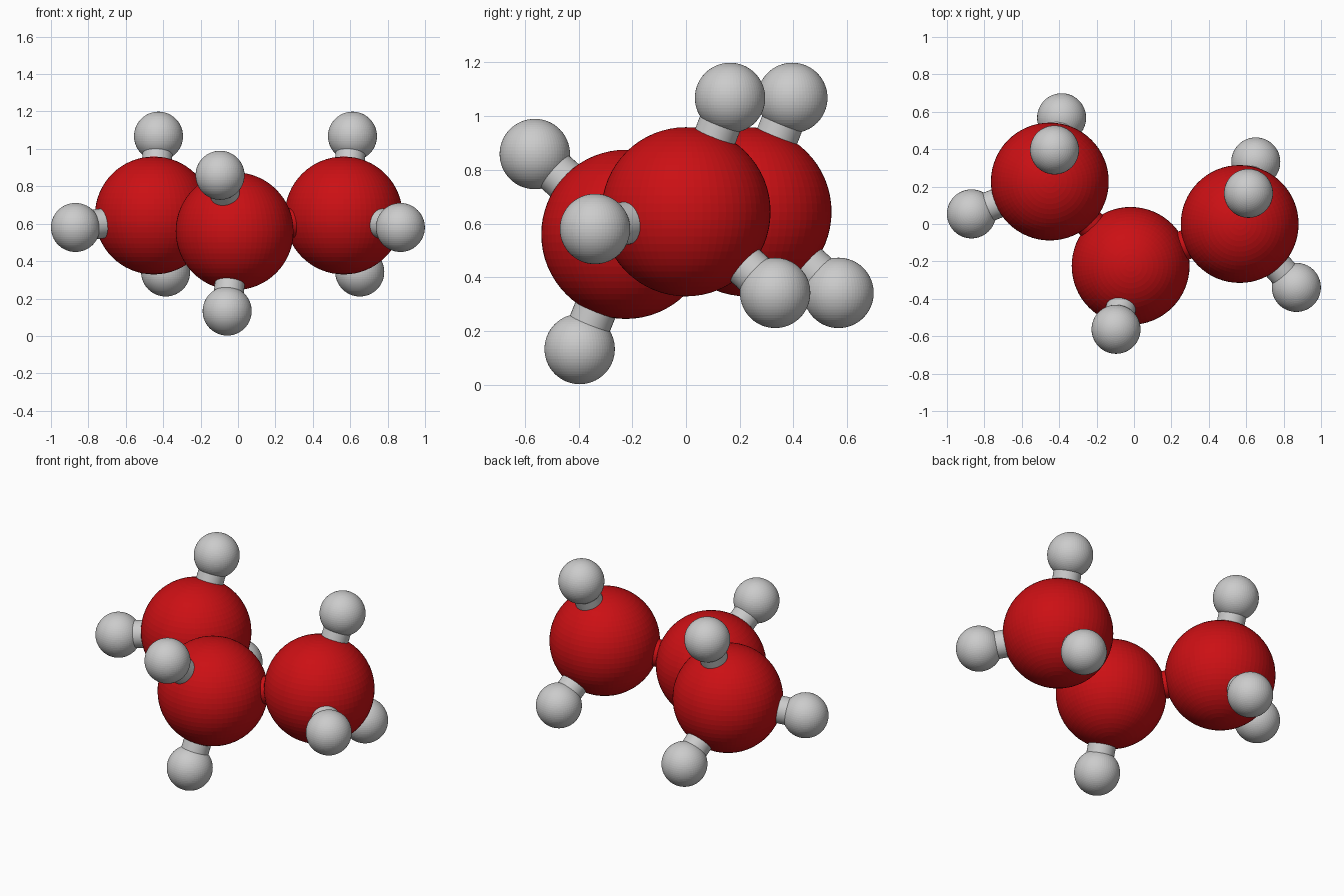
import bpy
from mathutils import Vector

if "Cube" in bpy.data.objects:
    bpy.data.objects.remove(bpy.data.objects["Cube"])

red = bpy.data.materials.new("red")
red.diffuse_color = (0.6, 0.005, 0.007, 1)
red.use_nodes = True
red.node_tree.nodes["Principled BSDF"].inputs["Base Color"].default_value = red.diffuse_color

R_BIG, R_SMALL, R_BOND = 0.315, 0.131, 0.08


def ball(name, pos, radius, mat=None):
    bpy.ops.mesh.primitive_uv_sphere_add(segments=64, ring_count=32, radius=radius, location=pos)
    ob = bpy.context.object
    ob.name = name
    if mat:
        ob.data.materials.append(mat)


def bond(name, a, b, mat=None):
    a, b = Vector(a), Vector(b)
    d = b - a
    bpy.ops.mesh.primitive_cylinder_add(vertices=32, radius=R_BOND, depth=d.length, location=(a + b) / 2)
    ob = bpy.context.object
    ob.name = name
    ob.rotation_euler = d.to_track_quat('Z', 'Y').to_euler()
    bpy.ops.object.shade_smooth_by_angle()
    if mat:
        ob.data.materials.append(mat)


# large red atoms, each with the small grey atoms attached to it
atoms = {
    "left": ((-0.45, 0.227, 0.644),
             [(-0.425, 0.396, 1.068), (-0.869, 0.054, 0.58), (-0.387, 0.568, 0.342)]),
    "middle": ((-0.018, -0.224, 0.56),
               [(-0.096, -0.563, 0.859), (-0.058, -0.396, 0.133)]),
    "right": ((0.565, 0.0, 0.644),
              [(0.612, 0.164, 1.068), (0.868, -0.339, 0.58), (0.651, 0.332, 0.342)]),
}
for side, (centre, smalls) in atoms.items():
    ball(f"large_atom_{side}", centre, R_BIG, red)
    for i, p in enumerate(smalls):
        ball(f"small_atom_{side}_{i}", p, R_SMALL)
        bond(f"bond_{side}_{i}", centre, p)

# red bonds of the chain
for side in ("left", "right"):
    bond(f"chain_bond_{side}", atoms["middle"][0], atoms[side][0], red)
